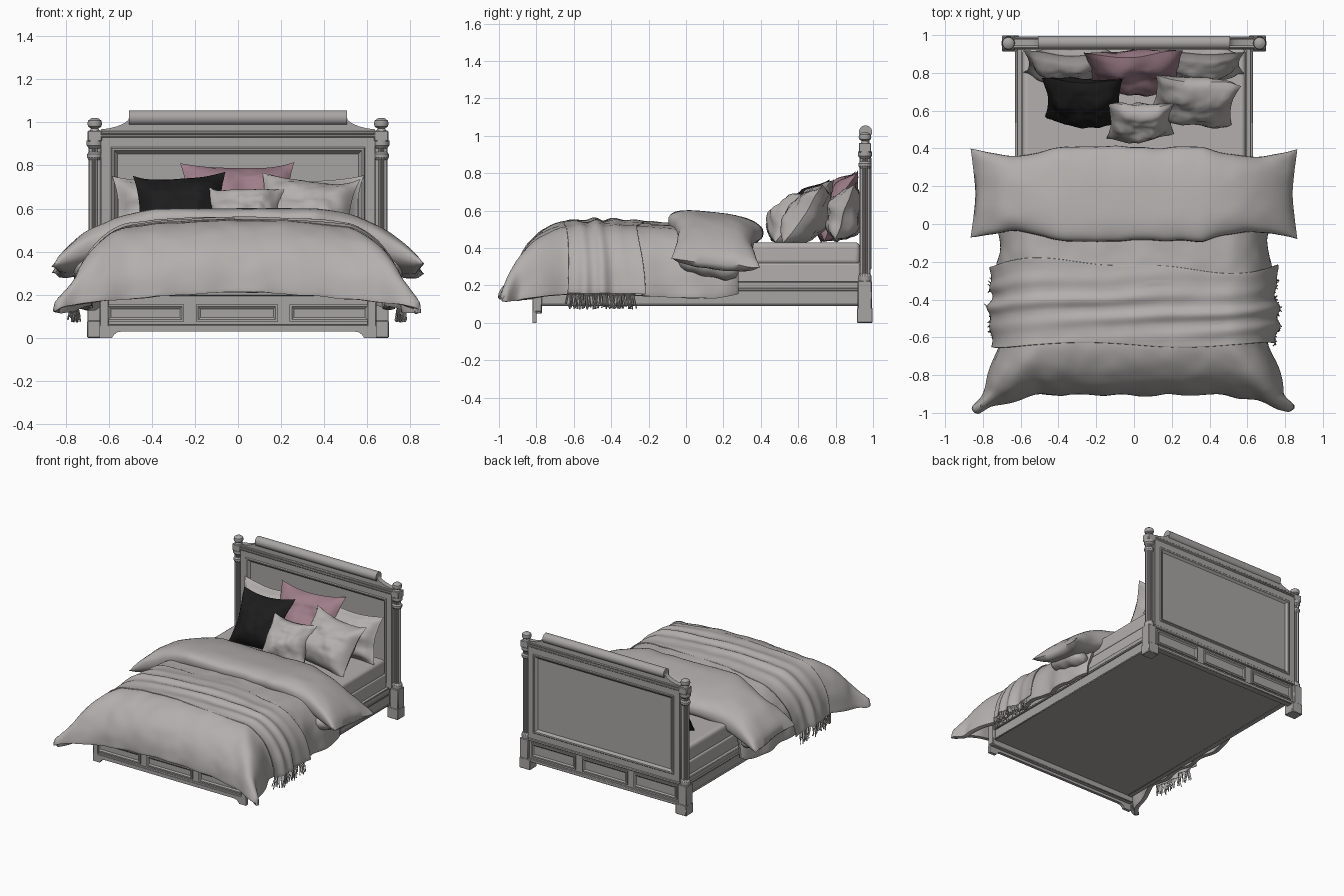
import bpy, bmesh, math, random
from mathutils import Matrix, Vector, noise

if "Cube" in bpy.data.objects:
    bpy.data.objects.remove(bpy.data.objects["Cube"])

random.seed(4)


def material(name, rgb):
    m = bpy.data.materials.new(name)
    m.diffuse_color = (*rgb, 1)
    m.use_nodes = True
    m.node_tree.nodes["Principled BSDF"].inputs["Base Color"].default_value = m.diffuse_color
    return m


WOOD = material("grey wood", (0.39, 0.375, 0.37))
LINEN = material("grey linen", (0.45, 0.43, 0.42))
PINK = material("dusty pink", (0.34, 0.205, 0.25))
BLACK = material("black cloth", (0.012, 0.012, 0.013))


def finish(name, bm, mat, angle=35, matrix=None):
    bmesh.ops.remove_doubles(bm, verts=bm.verts, dist=1e-5)
    bmesh.ops.recalc_face_normals(bm, faces=bm.faces)
    me = bpy.data.meshes.new(name)
    bm.to_mesh(me)
    bm.free()
    me.materials.append(mat)
    me.shade_smooth()
    me.set_sharp_from_angle(angle=math.radians(angle))
    ob = bpy.data.objects.new(name, me)
    bpy.context.collection.objects.link(ob)
    if matrix:
        ob.matrix_world = matrix
    return ob


def box(name, x, y, z, mat=WOOD, bevel=0.004, seg=1):
    bm = bmesh.new()
    bmesh.ops.create_cube(bm, size=1)
    for v in bm.verts:
        v.co = [(p[0] + p[1]) / 2 + c * (p[1] - p[0]) for p, c in zip((x, y, z), v.co)]
    ob = finish(name, bm, mat)
    if bevel:
        b = ob.modifiers.new("bevel", "BEVEL")
        b.width, b.segments = bevel, seg
    return ob


def sheet(name, f, nu, nv, mat, wrap=False, angle=60, matrix=None):
    """Surface f(u, v), u and v in 0..1; wrap closes it in u."""
    bm = bmesh.new()
    n = nu if wrap else nu + 1
    g = [[bm.verts.new(f(i / nu, j / nv)) for j in range(nv + 1)] for i in range(n)]
    for i in range(nu):
        a, b = g[i], g[(i + 1) % n]
        for j in range(nv):
            bm.faces.new((a[j], b[j], b[j + 1], a[j + 1]))
    return finish(name, bm, mat, angle, matrix)


def moulding(name, x0, x1, z0, z1, profile):
    """Rectangular panel moulding: nested loops of (inset, y), closed in the middle."""
    bm = bmesh.new()
    loops = [[bm.verts.new(p) for p in ((x0 + d, y, z0 + d), (x1 - d, y, z0 + d),
                                        (x1 - d, y, z1 - d), (x0 + d, y, z1 - d))] for d, y in profile]
    for a, b in zip(loops, loops[1:]):
        for k in range(4):
            bm.faces.new((a[k], a[(k + 1) % 4], b[(k + 1) % 4], b[k]))
    bm.faces.new(loops[-1])
    bm.faces.new(loops[0])
    return finish(name, bm, WOOD, 20)


def board(name, half, y0, y1):
    """Mirror a half outline of (x, z) and extrude it from y0 to y1."""
    pts = half + [(-x, z) for x, z in reversed(half)]
    bm = bmesh.new()
    face = bm.faces.new([bm.verts.new((x, y0, z)) for x, z in pts])
    new = bmesh.ops.extrude_face_region(bm, geom=[face])["geom"]
    bmesh.ops.translate(bm, vec=(0, y1 - y0, 0), verts=[v for v in new if isinstance(v, bmesh.types.BMVert)])
    return finish(name, bm, WOOD)


# headboard: core, crest, moulded panels on both sides
box("headboard_core", (-.64, .64), (.952, .974), (.06, .93))
box("headboard_cornice", (-.642, .642), (.925, .99), (.93, .945))
box("headboard_cornice_upper", (-.642, .642), (.93, .985), (.945, .96))
board("headboard_crest", [(.64, .955), (.635, .968), (.60, .972), (.56, .982), (.53, .995), (.51, 1.01), (.505, 1.025)],
      .942, .98)
sheet("crest_roll", lambda u, v: (
    (-.507, -.507, .507, .507)[round(v * 3)],
    .96 + (0, .035, .035, 0)[round(v * 3)] * math.cos(u * math.tau),
    1.021 + (0, .035, .035, 0)[round(v * 3)] * math.sin(u * math.tau)), 24, 3, WOOD, True, 35)
STEPS = [(0, 0), (0, .018), (.045, .018), (.05, .025), (.06, .023), (.066, .013), (.076, .003)]
moulding("headboard_front_panel", -.635, .635, .2, .93, [(d, .952 - h) for d, h in STEPS])
moulding("headboard_back_panel", -.635, .635, .24, .93, [(d, .974 + h * .7) for d, h in STEPS])
box("headboard_back_rail", (-.635, .635), (.97, .992), (.22, .24))
box("headboard_base_moulding", (-.635, .635), (.94, .99), (.06, .085))
RAISED = [(0, 0), (0, .01), (.01, .01), (.02, .002), (.026, .002)]
PANELS = [(-.61, -.25), (-.195, .185), (.24, .61)]
for x0, x1 in PANELS:
    moulding("headboard_low_panel", x0, x1, .1, .205, [(d, .974 + h) for d, h in RAISED])

# posts: base block, fluted column, capital block and finial
COLUMN = [(0, .22), (.033, .22), (.035, .235), (.035, .25), (.028, .265), (.028, .825), (.035, .838), (.035, .853),
          (.028, .862), (.028, .88), (.037, .893), (.037, .915), (0, .915)]
FINIAL = [(0, .955), (.024, .96), (.017, .972), (.03, .98), (.034, .992), (.031, 1.008), (.016, 1.019), (0, 1.021)]


def lathe(name, prof, cx, cy, flute=False):
    def f(u, v):
        r, z = prof[round(v * (len(prof) - 1))]
        if flute and r == .028 and round(u * 32) % 2:
            r = .024
        return cx + r * math.cos(u * math.tau), cy + r * math.sin(u * math.tau), z
    return sheet(name, f, 32, len(prof) - 1, WOOD, True, 30)


for s in (-1, 1):
    cx = s * .665
    box("post_base", (cx - .034, cx + .034), (.918, .994), (.07, .225))
    box("post_plinth", (s * .655 - .045, s * .655 + .045), (.914, .998), (0, .08))
    lathe("post_column", COLUMN, cx, .957, True)
    box("post_capital", (cx - .033, cx + .033), (.924, .99), (.912, .962))
    lathe("post_finial", FINIAL, cx, .957)
    # side rails
    box("side_rail", sorted((s * .585, s * .62)), (-.79, .93), (.09, .22))
    box("side_rail_bead", sorted((s * .61, s * .63)), (-.79, .92), (.17, .185))
    box("side_rail_foot_mould", sorted((s * .61, s * .628)), (-.79, .92), (.09, .102))
    box("front_foot_return", sorted((s * .60, s * .642)), (-.822, -.80), (0, .07))
    box("front_corner_block", sorted((s * .60, s * .642)), (-.822, -.77), (.06, .21))

# footboard with bracket feet and three panels
box("footboard_core", (-.635, .635), (-.805, -.77), (.05, .21))
board("footboard_apron", [(.642, .055), (.642, 0), (.585, 0), (.575, .015), (.56, .026), (.535, .03)], -.822, -.80)
box("footboard_top_mould", (-.642, .642), (-.825, -.765), (.195, .213))
box("footboard_low_mould", (-.64, .64), (-.82, -.80), (.05, .062))
for x0, x1 in PANELS:
    moulding("footboard_panel", x0, x1, .075, .155, [(d, -.805 - h) for d, h in RAISED])

# base and mattress
box("bed_base", (-.60, .60), (-.79, .95), (.092, .2))
box("box_spring", (-.595, .595), (-.77, .93), (.19, .32), LINEN, .012, 3)
box("mattress", (-.59, .59), (-.76, .93), (.31, .43), LINEN, .025, 4)


def drape(a, b, ripple=1.0):
    """Cloth over the mattress: a is the distance across, b along the bed."""
    sx = min(1.05, max(0, abs(a) - .5) / .44)
    sy = min(1.05, max(0, -.64 - b) / .42)
    sg = 1 if a > 0 else -1
    c = min(1, 1.35 * sx * sy)
    blunt = 1 - .13 * min(sx, sy) ** 4      # rounds the hanging corners off
    sx, sy = sx * blunt, sy * blunt
    out = lambda s: 1 - max(0, 1 - s) ** 2.0
    x = a if sx == 0 else sg * (.5 + .205 * out(sx) + .125 * c)
    y = b if sy == 0 else -.64 - .25 * out(sy) - .09 * c
    dx, dy = .35 * sx ** 1.5, .32 * sy ** 1.5
    z = .53 - .03 * min(1, abs(a) / .5) ** 2 - (dx ** 3 + dy ** 3) ** (1 / 3) * (1 + .1 * c)
    z -= .04 * max(0, b + .35)
    # wrinkles
    n = noise.noise(Vector((a * 5, b * 5, 3))) + .5 * noise.noise(Vector((a * 12, b * 12, 7)))
    z += .009 * n * ripple
    x += sg * ripple * sx * sx * (.012 * math.sin(b * 24 + 1) + .014 * n)
    y -= ripple * sy * sy * (.006 * math.sin(a * 27) + .012 * n)
    return Vector((x, y, z))


def thicken(ob, t):
    m = ob.modifiers.new("thickness", "SOLIDIFY")
    m.thickness, m.offset = t, 0
    b = ob.modifiers.new("soft hem", "BEVEL")
    b.width, b.segments, b.angle_limit = t * .4, 2, math.radians(55)


# duvet
def duvet(u, v):
    p = drape((u * 2 - 1) * .94, .27 - v * 1.33)
    if p.y > .12:                            # upper end tucks in under the fold
        p.x *= 1 - .10 * ((p.y - .12) / .15) ** 2
        p.z += .05 * ((p.y - .12) / .15) ** 2 * max(0, abs(u * 2 - 1) - .5)
    return p


thicken(sheet("duvet", duvet, 80, 84, LINEN), .032)


# folded-back end of the duvet, a flattened roll hanging over both sides
def fold(u, v, lower=0):
    s = v * 2 - 1
    t = abs(s)
    ph = u * math.tau
    c, sn = math.cos(ph), math.sin(ph)
    e = lambda q, p: math.copysign(abs(q) ** p, q)
    k = max(0, t - .42) / .58
    yy = (.25 - .04 * math.sin(math.pi * min(1, k)) - .015 * k) * e(c, .75)
    hz = (.078 + .022 * math.sin(math.pi * k ** 1.3)) * math.sqrt(max(0, 1 - t ** 9)) * e(sn, .75)
    n = noise.noise(Vector((s * 4, yy * 7, 11))) + .5 * noise.noise(Vector((s * 9, yy * 13, 5)))
    return (.865 * s * (1 - .03 * (1 - abs(c)) * t ** 8), .16 + yy + .012 * n * c,
            .512 - .195 * k ** 1.35 - .13 * yy * (1 - .3 * k) + hz + .012 * n * (.3 + k))


sheet("duvet_fold", fold, 40, 72, LINEN, True)


# puffy lower layer showing below the fold on each side
def puff(side):
    def f(u, v):
        q, ph = v * 2 - 1, u * math.tau
        r = math.sqrt(max(0, 1 - q ** 4))
        n = noise.noise(Vector((q * 3, ph, side)))
        return (side * (.69 + .075 * r * math.cos(ph)), .12 + .165 * q,
                .305 - .03 * q + r * (.06 + .012 * n) * math.sin(ph))
    return f


for s in (-1, 1):
    sheet("duvet_under_fold", puff(s), 20, 20, LINEN, True)


# throw blanket with pleats and fringe
def throw(u, v):
    a = (u * 2 - 1) * .945
    b = -.22 - v * .42 + (.03 * math.sin(a * 3.2 + 3.1) + .012 * math.sin(a * 9)) * (1 - v) - .012 * math.sin(a * 6) * v
    p = drape(a, b, .6)
    sx = max(0, abs(a) - .5) / .44
    where = .25 + math.exp(-((v - .55 - .12 * a) / .22) ** 2)
    pleat = abs(math.sin(v * 12 + a * 1.8 + .4 * math.sin(a * 4))) ** 2.5 * .014 * where
    p.x += math.copysign((.045 + 1.5 * pleat) * sx, a)
    p.z += .014 + pleat * max(0, 1 - sx)
    return p


thicken(sheet("throw_blanket", throw, 72, 60, LINEN), .008)
bm = bmesh.new()
for side in (0, 1):
    for k in range(60):
        p = throw(side, .14 + .86 * k / 59)
        length = random.uniform(.06, .095)
        tilt = Matrix.Rotation(random.uniform(-.25, .25), 4, "X") @ Matrix.Rotation(random.uniform(-.2, .2), 4, "Y")
        bmesh.ops.create_cone(bm, cap_ends=True, segments=4, radius1=.004, radius2=.002, depth=length,
                              matrix=Matrix.Translation(p) @ tilt @ Matrix.Translation((0, 0, -length / 2 + .008)))
finish("throw_fringe", bm, LINEN)


# pillows: two bulged sides meeting at a pointed-corner seam, fuller and sagging at the bottom
def pillow(name, x, y, w, h, t, lean, turn, roll, mat, rim=.92):
    seed = x * 37 + y * 11

    def f(u, v):
        front = u < .5
        p = 4 * u - 1 if front else 3 - 4 * u
        q = v * 2 - 1
        px = w / 2 * p * (1 - .12 * (1 - q * q))
        pz = h / 2 * q * (1 - (.17 if q > 0 else .04) * (1 - p * p))
        bulge = max(0, 1 - (p / rim) ** 2) * max(0, 1 - (q / rim) ** 2)
        n = noise.noise(Vector((p * 2.6, q * 2.6, seed))) + .5 * noise.noise(Vector((p * 6, q * 6, seed)))
        d = t / 2 * bulge ** .5 * (1 + .22 * n - .22 * q)
        if abs(p) < .999 and .0001 < v < .9999:
            d += .003
        bend = .03 * noise.noise(Vector((p * 1.5, q * 1.5, seed + 5)))
        return px, (-d if front else d) + bend, pz
    mw = (Matrix.Translation((x, y, .432)) @ Matrix.Rotation(math.radians(turn), 4, "Z")
          @ Matrix.Rotation(math.radians(-lean), 4, "X") @ Matrix.Translation((0, 0, h / 2))
          @ Matrix.Rotation(math.radians(roll), 4, "Y"))
    sheet(name, f, 48, 24, mat, True, 50, mw)


pillow("left_sham", -.335, .80, .50, .34, .18, 18, 0, 0, LINEN)
pillow("right_sham", .335, .80, .50, .34, .18, 18, 0, 0, LINEN)
pillow("pink_pillow", 0, .725, .53, .425, .19, 25, 0, -1, PINK, .95)
pillow("black_pillow", -.275, .545, .43, .40, .19, 33, -4, -4, BLACK, .95)
pillow("right_pillow", .305, .55, .46, .385, .20, 34, -6, 4, LINEN, .97)
pillow("small_pillow", .04, .46, .36, .32, .17, 34, 3, 2, LINEN, .97)
